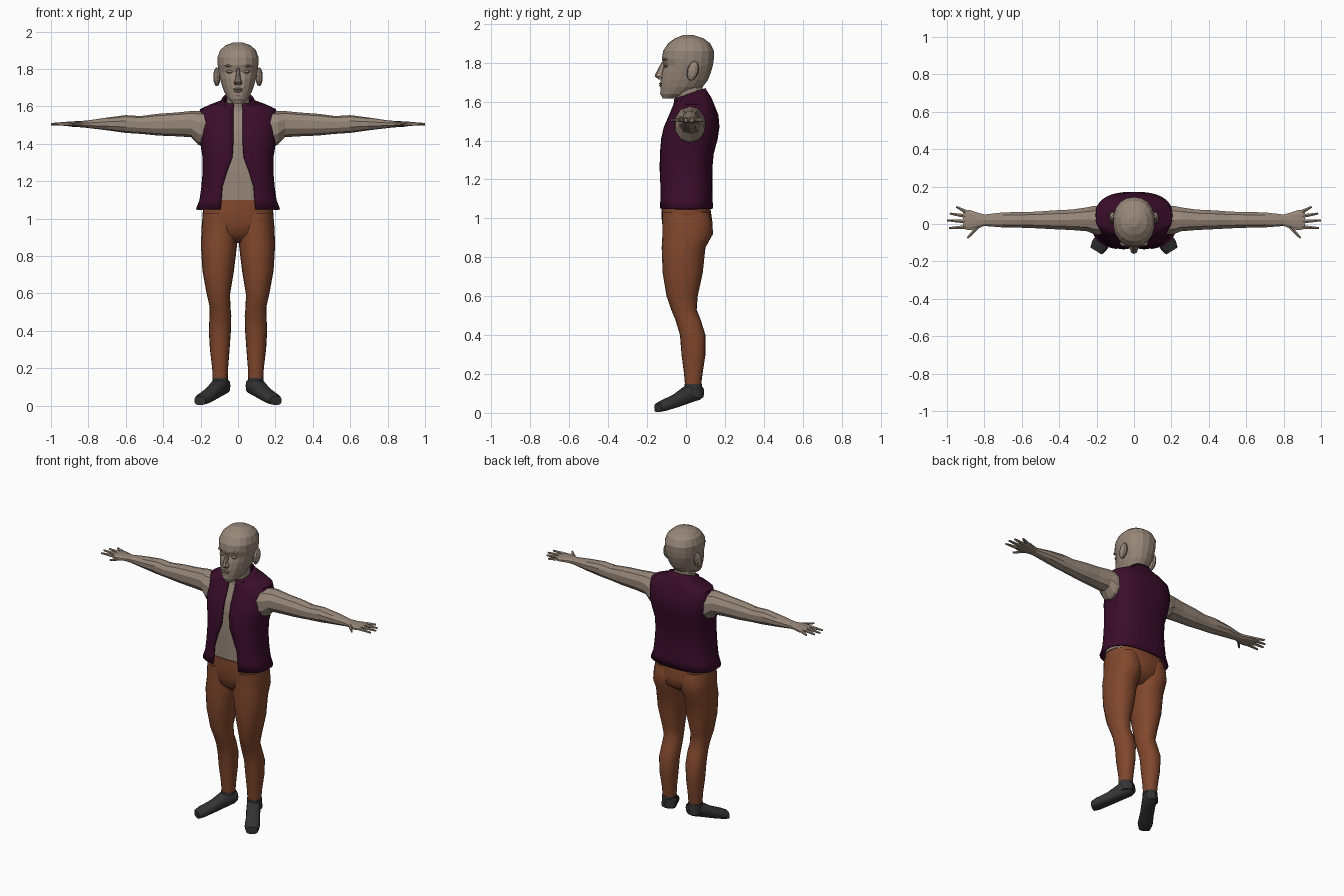
import bpy, bmesh
from math import sin, cos, pi, asin, copysign
from mathutils import Matrix, Vector

cube = bpy.data.objects.get("Cube")
if cube:
    bpy.data.objects.remove(cube)


def material(name, rgb):
    m = bpy.data.materials.new(name)
    m.use_nodes = True
    m.diffuse_color = (*rgb, 1)
    m.node_tree.nodes["Principled BSDF"].inputs["Base Color"].default_value = (*rgb, 1)
    return m


SKIN = material("skin", (0.31, 0.24, 0.19))
PLUM = material("plum_cloth", (0.042, 0.004, 0.023))
RUST = material("rust_cloth", (0.22, 0.064, 0.026))
BLACK = material("black_leather", (0.033, 0.033, 0.033))


def finish(name, bm, mat, smooth=False, mirror=False, recalc=True):
    if recalc:
        bmesh.ops.recalc_face_normals(bm, faces=bm.faces)
    mesh = bpy.data.meshes.new(name)
    bm.to_mesh(mesh)
    bm.free()
    mesh.materials.append(mat)
    ob = bpy.data.objects.new(name, mesh)
    bpy.context.scene.collection.objects.link(ob)
    if smooth:
        bpy.ops.object.select_all(action="DESELECT")
        ob.select_set(True)
        bpy.context.view_layer.objects.active = ob
        bpy.ops.object.shade_smooth_by_angle(angle=0.9)
    if mirror:
        ob.modifiers.new("Mirror", "MIRROR")
    return ob


def oval(a, u0, u1, v0, v1, power):
    """Point on a rounded box outline; angle zero is the -v side."""
    bend = lambda s: copysign(abs(s) ** (2 / power), s)
    return ((u0 + u1) / 2 + (u1 - u0) / 2 * bend(sin(a)),
            (v0 + v1) / 2 - (v1 - v0) / 2 * bend(cos(a)))


def loft(name, rings, mat, axis="Z", sides=16, power=2.2, matrix=None, **kw):
    """Closed skin through rings of (position, u0, u1, v0, v1)."""
    bm = bmesh.new()
    place = {"X": lambda w, u, v: (w, u, v),
             "Y": lambda w, u, v: (u, w, v),
             "Z": lambda w, u, v: (u, v, w)}[axis]
    loops = [[bm.verts.new(place(w, *oval(2 * pi * i / sides, *box, power)))
              for i in range(sides)] for w, *box in rings]
    for a, b in zip(loops, loops[1:]):
        for i in range(sides):
            j = (i + 1) % sides
            bm.faces.new((a[i], a[j], b[j], b[i]))
    bm.faces.new(loops[0])
    bm.faces.new(loops[-1])
    if matrix:
        bm.transform(matrix)
    return finish(name, bm, mat, **kw)


def even(rings):
    """Expand (z, half width, y0, y1) into symmetric rings."""
    return [(z, -w, w, y0, y1) for z, w, y0, y1 in rings]


def blob(name, centre, size, mirror=False, tilt=0):
    bm = bmesh.new()
    bmesh.ops.create_uvsphere(bm, u_segments=10, v_segments=6, radius=1)
    bm.transform(Matrix.Translation(centre) @ Matrix.Rotation(tilt, 4, "X")
                 @ Matrix.Diagonal((*size, 1)))
    return finish(name, bm, SKIN, mirror=mirror)


# Vest: open-fronted shell, rings of (z, half width, y0, y1, half gap, tilt)
vest_rings = [
    (1.05, .225, -.14, .14, .095, 0), (1.1, .206, -.138, .136, .09, 0),
    (1.17, .196, -.138, .135, .085, 0), (1.25, .189, -.138, .135, .06, 0),
    (1.33, .19, -.135, .142, .03, 0), (1.41, .203, -.128, .163, .025, 0),
    (1.47, .208, -.114, .172, .025, 0), (1.53, .208, -.088, .167, .025, 0),
    (1.585, .204, -.065, .145, .025, 0), (1.605, .15, -.062, .132, .025, .1),
    (1.615, .095, -.062, .115, .022, .25), (1.635, .082, -.062, .1, .025, .35)]
bm = bmesh.new()
steps, power = 36, 2.6
loops = []
for z, w, y0, y1, gap, tilt in vest_rings:
    start = asin((gap / w) ** (power / 2))
    pts = [oval(start + (2 * pi - 2 * start) * i / steps, -w, w, y0, y1, power)
           for i in range(steps + 1)]
    loops.append([bm.verts.new((x, y, z + tilt * y)) for x, y in pts])
for a, b in zip(loops, loops[1:]):
    for i in range(steps):
        bm.faces.new((a[i], a[i + 1], b[i + 1], b[i]))
vest = finish("vest", bm, PLUM, smooth=True, recalc=False)
shell = vest.modifiers.new("Thickness", "SOLIDIFY")
shell.thickness, shell.offset = 0.01, -1

# Torso follows the vest just inside it
loft("torso", even([(z, w - .03, y0 + .02, y1 - .025)
                    for z, w, y0, y1, *_ in vest_rings[:9]]),
     SKIN, sides=20, power=2.5)
loft("neck", even([(1.52, .08, -.055, .1), (1.6, .062, -.05, .085),
                   (1.7, .062, -.06, .085)]), SKIN, sides=12)

# Head
loft("head", even([
    (1.615, .028, -.12, -.06), (1.64, .055, -.13, .02), (1.675, .074, -.132, .085),
    (1.71, .087, -.13, .112), (1.75, .098, -.125, .128), (1.785, .106, -.115, .138),
    (1.82, .11, -.124, .143), (1.86, .112, -.118, .144), (1.9, .097, -.092, .124),
    (1.925, .07, -.058, .09), (1.942, .025, -.015, .04)]), SKIN, sides=18)
loft("nose", even([(1.715, .02, -.14, -.1), (1.73, .022, -.161, -.1),
                   (1.742, .015, -.158, -.1), (1.805, .008, -.124, -.1)]),
     SKIN, sides=8)
blob("upper_lip", (0, -.126, 1.692), (.028, .013, .006))
blob("lower_lip", (0, -.125, 1.681), (.024, .013, .007))
blob("chin", (0, -.117, 1.645), (.026, .016, .018))
blob("eyelids", (.043, -.102, 1.785), (.021, .015, .01), mirror=True)
blob("brows", (.045, -.104, 1.817), (.03, .016, .007), mirror=True)
blob("ears", (.113, .035, 1.758), (.02, .03, .052), mirror=True, tilt=-.25)

# Arms and palms
loft("arms", [
    (.17, -.06, .1, 1.38, 1.575), (.213, -.058, .1, 1.395, 1.575),
    (.25, -.042, .092, 1.435, 1.575), (.33, -.035, .08, 1.44, 1.567),
    (.43, -.03, .075, 1.444, 1.56), (.52, -.025, .068, 1.453, 1.548),
    (.6, -.022, .066, 1.458, 1.553), (.7, -.02, .064, 1.472, 1.54),
    (.8, -.012, .052, 1.484, 1.525), (.84, -.027, .064, 1.488, 1.522),
    (.88, -.036, .078, 1.49, 1.52), (.915, -.028, .075, 1.495, 1.516)],
    SKIN, axis="X", sides=10, mirror=True)

# Fingers: (base x, base y, tip x, tip y)
fingers = {"little_fingers": (.9, .066, .95, .092), "ring_fingers": (.9, .042, .985, .056),
           "middle_fingers": (.9, .013, 1, .02), "index_fingers": (.9, -.016, .99, -.022),
           "thumbs": (.835, -.015, .89, -.075)}
for name, (bx, by, tx, ty) in fingers.items():
    base, tip = Vector((bx, by, 1.507)), Vector((tx, ty, 1.505))
    along = tip - base
    bm = bmesh.new()
    bmesh.ops.create_cone(bm, cap_ends=True, segments=6, radius1=.012, radius2=.006,
                          depth=along.length)
    bm.transform(Matrix.Translation((base + tip) / 2)
                 @ along.to_track_quat("Z", "Y").to_matrix().to_4x4())
    finish(name, bm, SKIN, mirror=True)

# Trousers
loft("trouser_hips", even([
    (1.1, .178, -.125, .122), (1.05, .188, -.127, .126), (.98, .19, -.124, .136),
    (.92, .14, -.112, .132), (.87, .05, -.06, .06)]),
    RUST, sides=28, power=2.4, smooth=True)
loft("trouser_legs", [
    (1.03, .01, .187, -.122, .122), (.98, 0, .193, -.122, .135),
    (.92, 0, .196, -.121, .139), (.85, .006, .198, -.125, .1),
    (.72, .022, .19, -.12, .086), (.6, .042, .168, -.1, .06),
    (.53, .041, .152, -.076, .055), (.48, .036, .152, -.055, .075),
    (.4, .038, .156, -.031, .1), (.3, .045, .15, -.023, .1),
    (.2, .053, .138, -.01, .085), (.13, .055, .135, -.004, .076)],
    RUST, sides=20, smooth=True, mirror=True)

# Shoes, toes turned outward
loft("shoes", [
    (.055, -.03, .03, .078, .135), (.035, -.042, .042, .065, .142),
    (-.03, -.043, .043, .046, .14), (-.1, -.042, .042, .026, .095),
    (-.17, -.046, .046, .009, .066), (-.205, -.036, .036, .003, .05)],
    BLACK, axis="Y", sides=12, power=3, smooth=True, mirror=True,
    matrix=Matrix.Translation((.095, .03, 0)) @ Matrix.Rotation(.553, 4, "Z"))
loft("shoe_cuffs", [(.08, .053, .138, -.01, .09), (.148, .052, .138, -.008, .081)],
     BLACK, sides=14, smooth=True, mirror=True)
